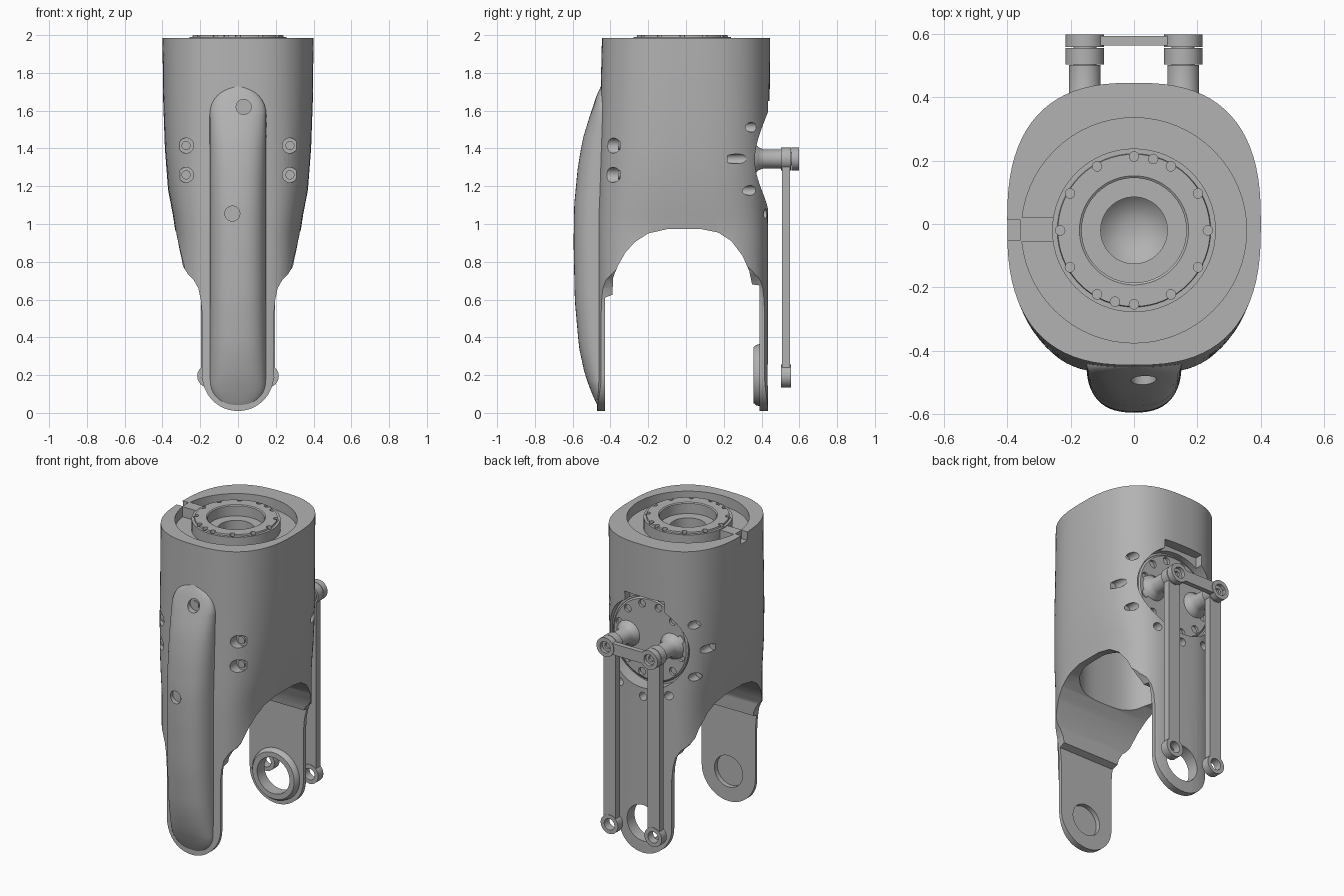
import bpy, bmesh, math
from mathutils import Vector

cube = bpy.data.objects.get("Cube")
if cube:
    bpy.data.objects.remove(cube)

grey = bpy.data.materials.new("cast_grey")
grey.use_nodes = True
COLOR = (0.45, 0.45, 0.45, 1)
grey.diffuse_color = COLOR
grey.node_tree.nodes["Principled BSDF"].inputs["Base Color"].default_value = COLOR


def finish(name, bm):
    bmesh.ops.remove_doubles(bm, verts=bm.verts, dist=1e-5)
    bmesh.ops.recalc_face_normals(bm, faces=bm.faces)
    mesh = bpy.data.meshes.new(name)
    bm.to_mesh(mesh)
    bm.free()
    mesh.materials.append(grey)
    ob = bpy.data.objects.new(name, mesh)
    bpy.context.collection.objects.link(ob)
    return ob


def loft(name, rings):
    """Skin through closed rings and cap both ends."""
    bm = bmesh.new()
    rows = [[bm.verts.new(p) for p in ring] for ring in rings]
    n = len(rows[0])
    for a, b in zip(rows, rows[1:]):
        for i in range(n):
            j = (i + 1) % n
            bm.faces.new((a[i], a[j], b[j], b[i]))
    bm.faces.new(rows[0])
    bm.faces.new(rows[-1])
    return finish(name, bm)


def prism(name, pts, axis, lo, hi):
    """Extrude an outline: (y, z) along x, (x, z) along y."""
    place = {"x": lambda p, d: (d, p[0], p[1]), "y": lambda p, d: (p[0], d, p[1])}[axis]
    return loft(name, [[place(p, d) for p in pts] for d in (lo, hi)])


def lathe(name, profile, centre=(0, 0, 0), axis="z", n=48):
    """Turn (radius, height) points that start and end on the axis."""
    bm = bmesh.new()
    rows = []
    for r, h in profile:
        row = []
        for i in range(n if r > 0 else 1):
            a = math.tau * i / n
            c, s = r * math.cos(a), r * math.sin(a)
            p = Vector((c, s, h)) if axis == "z" else Vector((c, h, s))
            row.append(bm.verts.new(p + Vector(centre)))
        rows.append(row)
    for a, b in zip(rows, rows[1:]):
        for i in range(n):
            quad = [a[i % len(a)], a[(i + 1) % len(a)], b[(i + 1) % len(b)], b[i % len(b)]]
            bm.faces.new(list(dict.fromkeys(quad)))
    return finish(name, bm)


def rod(name, r, lo, hi, centre=(0, 0, 0), axis="y", n=32):
    return lathe(name, [(0, lo), (r, lo), (r, hi), (0, hi)], centre, axis, n)


def box(name, x0, x1, y0, y1, z0, z1):
    return prism(name, [(y0, z0), (y1, z0), (y1, z1), (y0, z1)], "x", x0, x1)


def boolean(ob, cutter, op="DIFFERENCE", keep=False):
    mod = ob.modifiers.new("cut", "BOOLEAN")
    mod.operation, mod.solver, mod.object = op, "EXACT", cutter
    bpy.context.view_layer.objects.active = ob
    bpy.ops.object.modifier_apply(modifier=mod.name)
    if not keep:
        bpy.data.objects.remove(cutter)


def oval(rx, front, back, n, z, count=80):
    ring = []
    for i in range(count):
        a = math.tau * i / count
        c, s = math.cos(a), math.sin(a)
        x = rx * math.copysign(abs(c) ** (2 / n), c)
        y = (back if s > 0 else front) * math.copysign(abs(s) ** (2 / n), s)
        ring.append((x, y, z))
    return ring


def lerp(table, t):
    for (a, u), (b, v) in zip(table, table[1:]):
        if t <= b:
            return u + (v - u) * (t - a) / (b - a)
    return table[-1][1]


# Main housing: squarish tube, trimmed to two legs with rounded ends
body = loft("housing", [
    oval(.33, .47, .435, 3.5, -.05), oval(.33, .47, .435, 3.5, .95),
    oval(.345, .47, .435, 3.3, 1.05), oval(.37, .466, .437, 3.0, 1.18),
    oval(.387, .46, .44, 2.8, 1.4), oval(.396, .453, .443, 2.65, 1.65),
    oval(.4, .445, .445, 2.6, 1.985)])

half = [(.5, 2.1), (.5, .9), (.3, .79), (.262, .73), (.235, .705), (.21, .66), (.197, .6), (.19, .52)]
half += [(.19 * math.cos(a), .2 - .19 * math.sin(a)) for a in [math.pi / 24 * i for i in range(12)]]
outline = half + [(0, .01)] + [(-x, z) for x, z in reversed(half)]
boolean(body, prism("trim", outline, "y", -1, 1), "INTERSECT")

arch = [(-.43, -.2), (-.43, .61), (-.39, .625), (-.385, .72), (-.36, .78), (-.32, .85), (-.27, .905),
        (-.2, .95), (-.1, .973), (.08, .973), (.17, .955), (.24, .91), (.3, .83), (.335, .75),
        (.35, .68), (.39, .675), (.39, -.2)]
boolean(body, prism("arch", arch, "x", -1, 1))
boolean(body, loft("cavity", [oval(.29, .27, .29, 3, z) for z in (.8, 1.3)]))

# Round recess on the back, with a notch above it
HUB_Z = 1.345
boolean(body, rod("recess", .28, .345, .7, (0, 0, HUB_Z), n=64))
boolean(body, box("notch", -.15, .13, .38, .7, 1.5, 1.65))

# Screw wells round the recess and on the front shoulders
for deg in (30, 0, -30, -60, -90, -120, -150, 180, 150):
    a = math.radians(deg)
    x, z = .345 * math.cos(a), HUB_Z + .335 * math.sin(a)
    y = .22 + .14 * abs(math.sin(a))
    boolean(body, rod("well", .026, y, .7, (x, 0, z), n=20))
for side in (-1, 1):
    for z in (1.26, 1.415):
        boolean(body, rod("well", .04, -.7, -.35, (side * .275, 0, z), n=24))
        rod("shoulder_screw", .024, -.36, -.335, (side * .275, 0, z), n=24)

# Bearing eye at the foot of the back leg
eye = lathe("bearing_eye", [(0, .395), (.165, .395), (.16, .372), (.148, .357), (0, .357)], (0, 0, .2), "y")
boolean(body, eye, "UNION")
boolean(body, rod("bore", .115, .3, .6, (0, 0, .2), n=48))

# Round front cover lofted upwards
DEPTH = [(.012, .01), (.04, .035), (.1, .062), (.2, .1), (.35, .132), (.6, .154), (.9, .16), (1.1, .157),
         (1.3, .138), (1.45, .112), (1.58, .072), (1.68, .038), (1.73, .015)]
LOW, HIGH, R, BASE = .012, 1.73, .15, -.435
heights = [LOW + R * (1 - math.cos(math.pi / 2 * (i + .6) / 10)) for i in range(10)]
heights += [LOW + R + (HIGH - LOW - 2 * R) * i / 24 for i in range(25)]
heights += [HIGH - R * (1 - math.cos(math.pi / 2 * (i + .6) / 10)) for i in reversed(range(10))]
rings = []
for z in heights:
    e = min(R, z - LOW, HIGH - z)
    w = math.sqrt(R * R - (R - e) ** 2)
    ring = []
    for i in range(29):
        a = math.pi * i / 28
        c, s = math.cos(a), max(0, math.sin(a))
        ring.append((w * math.copysign(abs(c) ** .8, c), BASE - lerp(DEPTH, z) * s ** .8, z))
    rings.append(ring)
cover = loft("front_cover", rings)
for x, z, y in ((.03, 1.62, -.47), (-.03, 1.055, -.56)):
    boolean(cover, rod("well", .04, -.8, y, (x, 0, z), n=24))
    rod("cover_screw", .024, y - .006, y + .01, (x, 0, z), n=24)

# Shallow bearing seat inside the front leg
seat = rod("seat", .1, -.46, -.3, (0, 0, .2), n=48)
boolean(body, seat, keep=True)
boolean(cover, seat)

# Top: sunken ring with a raised flange and a stepped bowl
MID = (0, -.02, 0)
boolean(body, rod("top_well", .355, 1.75, 2.2, MID, "z", 64))
flange = lathe("top_flange", [
    (0, 1.80), (.04, 1.804), (.08, 1.82), (.105, 1.845), (.105, 1.93), (.165, 1.93), (.165, 1.995),
    (.172, 2.0), (.24, 2.0), (.242, 1.99), (.258, 1.99), (.258, 1.92), (.357, 1.92), (.357, 1.72), (0, 1.72)],
    MID, "z", 64)
for deg in [30 * i for i in range(12)] + [75, 255]:
    a = math.radians(deg)
    centre = (.233 * math.cos(a), MID[1] + .233 * math.sin(a), 0)
    boolean(flange, rod("bolt_hole", .015, 1.96, 2.1, centre, "z", 16))
box("flange_bridge", -.358, -.25, -.055, .02, 1.9, 1.985)
boolean(body, box("top_notch", -.45, -.35, -.05, .012, 1.93, 2.1))

# Crank disc with ring of bolt holes
disc = lathe("crank_disc", [(0, .33), (.265, .33), (.265, .355), (.255, .362), (0, .362)], (0, 0, HUB_Z), "y", 64)
for i in range(12):
    a = math.tau * (i + .5) / 12
    boolean(disc, rod("bolt_hole", .024, .34, .5, (.225 * math.cos(a), 0, HUB_Z + .225 * math.sin(a)), n=20))


def link(name, ends, r, bar, y0, y1, hole):
    """Flat bar joining two eyes given as (x, z)."""
    (x0, z0), (x1, z1) = ends
    if x0 == x1:
        ob = box(name, x0 - bar, x0 + bar, y0 + .004, y1 - .004, z0, z1)
    else:
        ob = box(name, x0, x1, y0 + .004, y1 - .004, z0 - bar, z0 + bar)
    for x, z in ends:
        boolean(ob, rod("eye", r, y0, y1, (x, 0, z)), "UNION")
    for x, z in ends:
        boolean(ob, rod("hole", hole, y0 - .1, y1 + .1, (x, 0, z)))
    return ob


# Flared pins, the two hanging rods and the cross link
PIN_X, FOOT_Z = .155, .195
for side, label in ((1, "left"), (-1, "right")):
    x = side * PIN_X
    lathe(label + "_pin", [(0, .345), (.085, .345), (.08, .365), (.06, .385), (.05, .41), (.05, .502),
                           (.036, .502), (.036, .575), (.018, .575), (.018, .56), (0, .56)],
          (x, 0, HUB_Z), "y", 32)
    link(label + "_rod", [(x, FOOT_Z), (x, HUB_Z)], .061, .042, .503, .555, .036)
link("cross_link", [(-PIN_X, HUB_Z), (PIN_X, HUB_Z)], .061, .036, .558, .597, .036)

# Smooth curved surfaces, keeping edges crisp
for ob in bpy.data.objects:
    ob.select_set(ob.type == "MESH")
bpy.ops.object.shade_smooth_by_angle(angle=math.radians(32))
